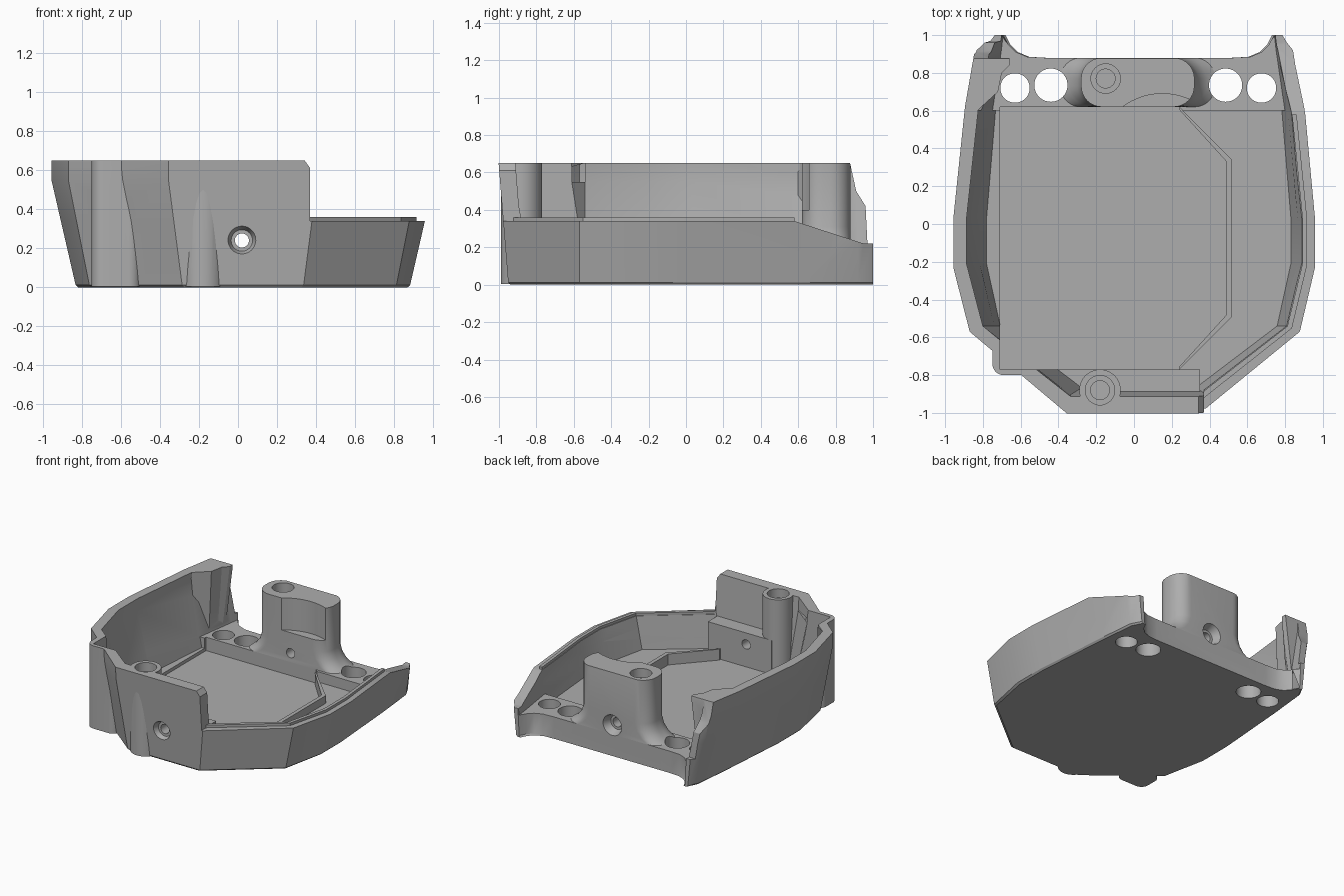
import bpy, bmesh, math
from mathutils import Vector

if "Cube" in bpy.data.objects:
    bpy.data.objects.remove(bpy.data.objects["Cube"], do_unlink=True)

grey = bpy.data.materials.new("plain grey")
grey.use_nodes = True
colour = (0.42, 0.42, 0.42, 1)
grey.diffuse_color = colour
grey.node_tree.nodes["Principled BSDF"].inputs["Base Color"].default_value = colour

CX = 0.025  # symmetry line of the tray


def loft(name, rings):
    """Closed solid through rings of equally many points."""
    bm = bmesh.new()
    loops = [[bm.verts.new(p) for p in ring] for ring in rings]
    n = len(loops[0])
    for low, high in zip(loops, loops[1:]):
        for i in range(n):
            j = (i + 1) % n
            bm.faces.new((low[i], low[j], high[j], high[i]))
    bm.faces.new(loops[0][::-1])
    bm.faces.new(loops[-1])
    bmesh.ops.recalc_face_normals(bm, faces=bm.faces)
    mesh = bpy.data.meshes.new(name)
    bm.to_mesh(mesh)
    bm.free()
    obj = bpy.data.objects.new(name, mesh)
    bpy.context.collection.objects.link(obj)
    mesh.materials.append(grey)
    return obj


def prism(name, poly, lo, hi, axis="z"):
    """Extrude a 2D polygon along an axis."""
    place = {"z": lambda u, v, w: (u, v, w),
             "y": lambda u, v, w: (u, w, v),
             "x": lambda u, v, w: (w, u, v)}[axis]
    return loft(name, [[place(u, v, w) for u, v in poly] for w in (lo, hi)])


def circle(u, v, r, n=40):
    return [(u + r * math.cos(math.tau * i / n), v + r * math.sin(math.tau * i / n))
            for i in range(n)]


def rounded(x0, x1, y0, y1, r, n=8):
    """Rectangle with rounded corners."""
    pts = []
    for k, (x, y) in enumerate(((x1 - r, y1 - r), (x0 + r, y1 - r),
                                (x0 + r, y0 + r), (x1 - r, y0 + r))):
        for i in range(n + 1):
            t = (k + i / n) * math.pi / 2
            pts.append((x + r * math.cos(t), y + r * math.sin(t)))
    return pts


def combine(target, other, operation):
    mod = target.modifiers.new("combine", "BOOLEAN")
    mod.operation, mod.solver, mod.object = operation, "EXACT", other
    bpy.context.view_layer.objects.active = target
    bpy.ops.object.modifier_apply(modifier=mod.name)
    bpy.data.objects.remove(other, do_unlink=True)


def cut(other):
    combine(tray, other, "DIFFERENCE")


def add(other):
    combine(tray, other, "UNION")


def section(half, z, shrink=0):
    """Mirrored outline whose sides lean outwards with height."""
    right = [(a - shrink + lx * min(z, 0.55), y + shrink * (y < 0) + ly * z)
             for a, y, lx, ly in half]
    return ([(CX + a, y, z) for a, y in right]
            + [(CX - a, y, z) for a, y in reversed(right)])


# Half outlines: offset from the middle, y, lean in x, lean in y
outer = [(.31, -.95, .13, -.08), (.785, -.57, .2, 0), (.855, -.23, .23, 0),
         (.855, .03, .23, 0), (.81, .62, .2, 0), (.78, .92, .16, 0),
         (.74, 1, .1, 0), (.715, 1, .05, 0), (.69, .95, 0, 0), (.65, .91, 0, 0),
         (.59, .885, 0, 0), (.5, .88, 0, 0)]
inner = [(.29, -.86, .13, -.08), (.715, -.54, .2, 0), (.785, -.21, .23, 0),
         (.785, .03, .23, 0), (.74, .6, .2, 0), (.7, .92, .16, 0), (.69, 1.1, .1, 0)]
pocket = [(-.71, -.77), (.24, -.77), (.52, -.49), (.52, .34), (.24, .62), (-.71, .62)]

# Outer hull with its rounded front corner
tray = loft("tray_shell", [section(outer, 0, .01)]
            + [section(outer, z) for z in (.012, .34, .55, .65)])
corner = rounded(-.75, -.5, -.8, -.6, .06)
add(prism("corner_boss", corner, .004, .65))

# Hollow interior
cut(loft("main_cavity", [section(inner, z) for z in (.17, .55, .8)]))
cut(loft("floor_cavity", [section(inner[:5], z) for z in (.09, .25)]))
cut(prism("pocket_cavity", pocket, .065, .8))

# Pocket rim on the chamfered side
rim_outer = pocket[1:5]
rim_inner = [(.24, .605), (.49, .33), (.49, -.48), (.24, -.755)]
add(prism("pocket_rim", rim_outer + rim_inner, .05, .15))

# Front ledge and screw column
add(prism("front_ledge", [(-.2, -.92), (.35, -.92), (.35, -.77), (-.2, -.77)], .05, .33))
add(prism("front_column", circle(-.18, -.88, .11), .004, .65))

# Rear post with a flared foot
rings = []
for z, flare in ((.1, .13), (.17, .11), (.2, .06), (.25, .02), (.31, 0), (.65, 0)):
    rings.append([(x + flare * (1 if x > .02 else -1), y, z)
                  for x, y in rounded(-.28, .32, .62, .88, .11)])
add(loft("rear_post", rings))
cut(prism("post_relief", circle(.15, .34, .35, 64), .4, .8))

# Leaning buttress behind the tall wall
buttress = [(-.83, .88), (-.66, .88), (-.66, .84), (-.7, .8), (-.72, .7), (-.83, .6)]
add(loft("rear_buttress", [[(-.77 + (x + .83) * .25, y, .12) for x, y in buttress],
                           [(x, y, .65) for x, y in buttress]]))

# Low side top, ragged rear end of the tall side, chamfered wall end
cut(prism("low_side_cutter", [(-1.2, .34), (.58, .34), (.95, .22), (1.2, .22),
                              (1.2, .9), (-1.2, .9)], .37, 1.3, "x"))
cut(prism("tall_end_cutter", [(.875, .66), (.91, .5), (.96, .42), (.97, .22), (1.2, .22),
                              (1.2, .9), (.875, .9)], -1.3, .365, "x"))
cut(prism("wall_end_cutter", [(.335, .66), (.42, .66), (.42, .54)], -1.2, -.8, "y"))

# Four round openings in the rear floor
for x, y, r in ((-.63, .72, .078), (-.44, .735, .088), (.485, .735, .088), (.675, .72, .078)):
    cut(prism("floor_hole", circle(x, y, r), -.1, .36))

# Vertical screw holes
for x, y in ((-.18, -.88), (-.15, .77)):
    cut(prism("screw_head_hole", circle(x, y, .078), .58, .8))
    cut(prism("screw_hole", circle(x, y, .05), .4, .7))

# Horizontal bore with a countersink at each end
cut(prism("long_bore", circle(.02, .24, .036), -1.2, 1.2, "y"))
for y_out, y_in in ((-1.01, -.93), (.9, .82)):
    cut(loft("countersink", [[(x, y, z) for x, z in circle(.02, .24, r)]
                             for y, r in ((y_out, .088), (y_in, .055))]))


# Raised locating lip on the low wall
def lip_line(t):
    pts = []
    for (a, y, lx, ly), (b, v, mx, my) in zip(outer[:5], inner[:5]):
        p = Vector((CX + a + lx * .34, y + ly * .34))
        q = Vector((CX + b + mx * .34, v + my * .34))
        pts.append(p.lerp(q, t))
    pts[-1].y = .58
    return [tuple(p) for p in pts]


lip = prism("locating_lip", lip_line(.6) + lip_line(.95)[::-1], .33, .36)

for obj in (tray, lip):
    bpy.ops.object.select_all(action="DESELECT")
    obj.select_set(True)
    bpy.context.view_layer.objects.active = obj
    bpy.ops.object.shade_smooth_by_angle(angle=math.radians(25))
